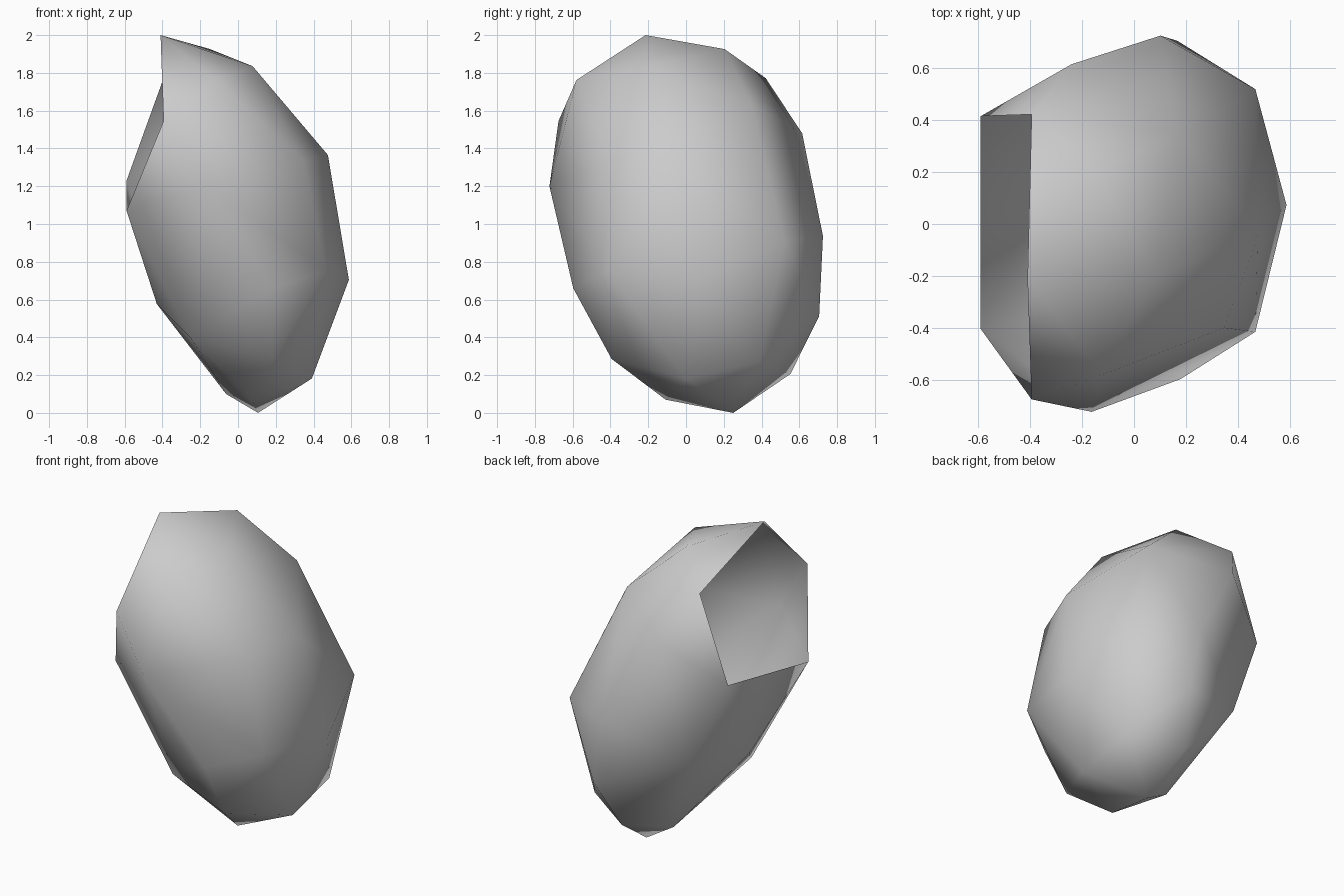
import bpy, bmesh

if "Cube" in bpy.data.objects:
    bpy.data.objects.remove(bpy.data.objects["Cube"])

# Corners of the pentagonal opening on the upper left side
rim = [(-.41, -.214, 2.0), (-.394, -.675, 1.545), (-.59, -.404, 1.07),
       (-.59, .415, 1.23), (-.394, .422, 1.772)]

# Remaining corners of the faceted shell, from the top down
body = [(-.148, .204, 1.926), (.077, -.2, 1.836), (-.12, -.58, 1.762),
        (.176, .347, 1.636), (-.24, .615, 1.48), (.476, -.046, 1.365),
        (.347, -.4, 1.337), (-.163, -.723, 1.2), (.102, .725, .936),
        (.467, .519, .908), (.467, -.415, .75), (.587, .073, .704),
        (.179, -.597, .66), (-.36, .474, .66), (-.43, -.03, .577),
        (.167, .705, .513), (-.249, -.311, .396), (.183, -.394, .286),
        (.38, .388, .271), (.07, .553, .206), (.391, 0, .182),
        (-.063, .217, .1), (.073, -.108, .07), (.106, .25, 0)]

# Wrap the corners in a convex skin
bm = bmesh.new()
rim_verts = [bm.verts.new(p) for p in rim]
for p in body:
    bm.verts.new(p)
bmesh.ops.convex_hull(bm, input=list(bm.verts))
bmesh.ops.recalc_face_normals(bm, faces=list(bm.faces))

# Open the hole: drop the faces spanned only by rim corners
opening = [f for f in bm.faces if all(v in rim_verts for v in f.verts)]
bmesh.ops.delete(bm, geom=opening, context='FACES_ONLY')
loose_edges = [e for e in bm.edges if not e.link_faces]
bmesh.ops.delete(bm, geom=loose_edges, context='EDGES')
loose_verts = [v for v in bm.verts if not v.link_faces]
bmesh.ops.delete(bm, geom=loose_verts, context='VERTS')
for f in bm.faces:
    f.smooth = True

mesh = bpy.data.meshes.new("open_shell")
bm.to_mesh(mesh)
bm.free()
shell = bpy.data.objects.new("open_shell", mesh)
bpy.context.collection.objects.link(shell)

# Single plain grey
grey = bpy.data.materials.new("light_grey")
grey.diffuse_color = (.6, .6, .6, 1)
grey.use_nodes = True
grey.node_tree.nodes["Principled BSDF"].inputs["Base Color"].default_value = grey.diffuse_color
mesh.materials.append(grey)
